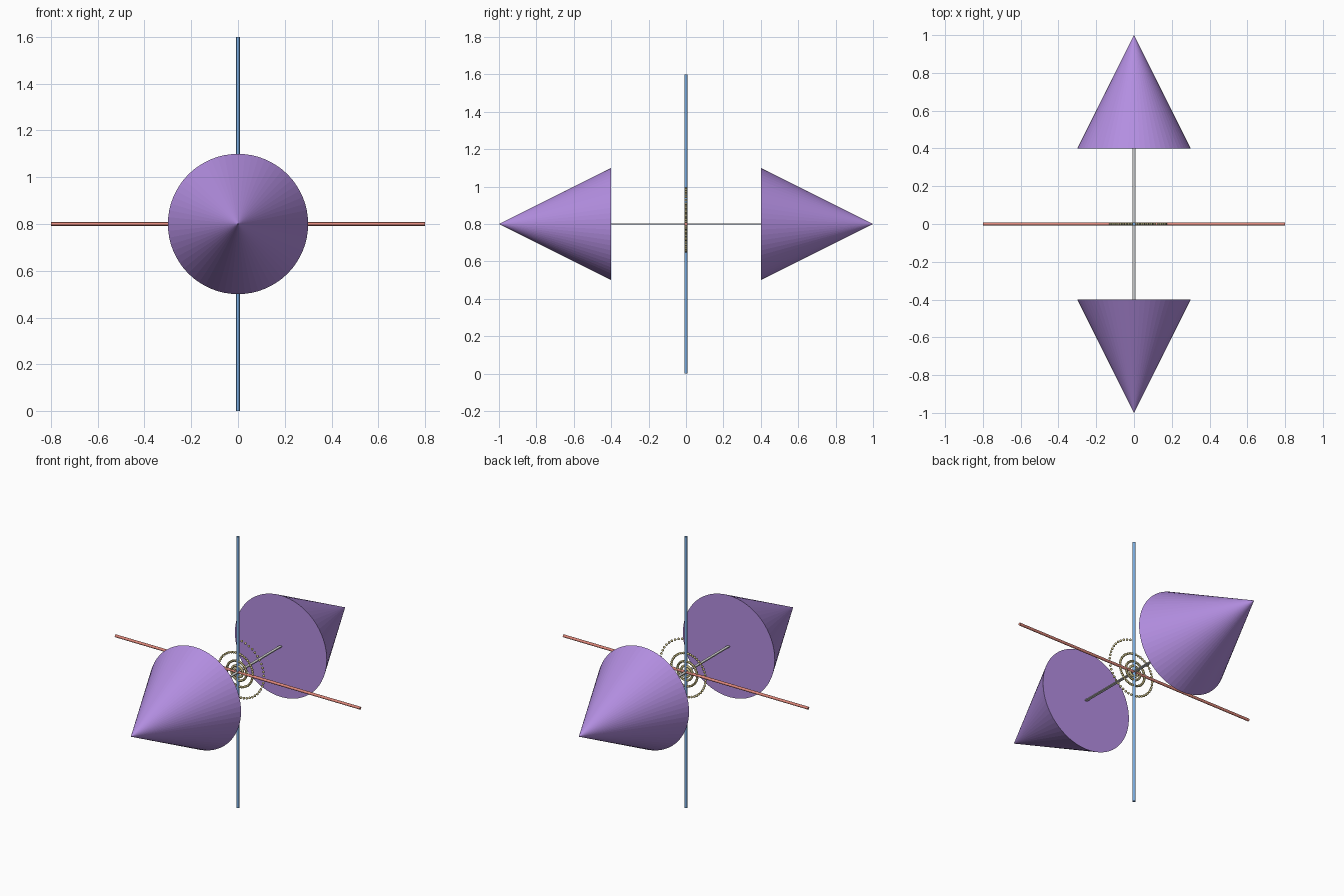
import bpy, bmesh, math
from mathutils import Matrix, Vector

if "Cube" in bpy.data.objects:
    bpy.data.objects.remove(bpy.data.objects["Cube"])

H = 0.8  # height of the centre


def material(name, rgb):
    m = bpy.data.materials.new(name)
    m.diffuse_color = (*rgb, 1)
    m.use_nodes = True
    m.node_tree.nodes["Principled BSDF"].inputs["Base Color"].default_value = m.diffuse_color
    return m


purple = material("purple", (0.45, 0.27, 0.75))
red = material("red", (0.75, 0.25, 0.2))
blue = material("blue", (0.2, 0.42, 0.75))
sand = material("sand", (0.6, 0.52, 0.25))


def finish(bm, name, mat=None):
    me = bpy.data.meshes.new(name)
    bm.to_mesh(me)
    bm.free()
    ob = bpy.data.objects.new(name, me)
    bpy.context.collection.objects.link(ob)
    if mat:
        me.materials.append(mat)
    return ob


def cone(name, direction, centre, r1, r2, depth, sides, mat):
    """Cone or cylinder whose r2 end points along direction."""
    bm = bmesh.new()
    rot = Vector((0, 0, 1)).rotation_difference(Vector(direction)).to_matrix().to_4x4()
    bmesh.ops.create_cone(bm, cap_ends=True, segments=sides, radius1=r1, radius2=r2,
                          depth=depth, matrix=Matrix.Translation(centre) @ rot)
    return finish(bm, name, mat)


# Opposed cones, points outward
for label, s in (("front", -1), ("back", 1)):
    cone(label + "_cone", (0, s, 0), (0, s * 0.7, H), 0.3, 0, 0.6, 64, purple)

# Crossed axis rods
cone("cross_rod", (1, 0, 0), (0, 0, H), 0.008, 0.008, 1.6, 16, red)
cone("upright_rod", (0, 0, 1), (0, 0, H), 0.008, 0.008, 1.6, 16, blue)

# Flat bar linking the cone bases
bm = bmesh.new()
bmesh.ops.create_cube(bm, size=1, matrix=Matrix.Translation((0, 0, H))
                      @ Matrix.Diagonal((0.016, 0.8, 0.006, 1)))
finish(bm, "link_bar")

# Spiral of beads in the plane between the cones, ending at the top
bm = bmesh.new()
per_turn, turns = 48, 4
for i in range(per_turn * turns + 1):
    back = i / per_turn * math.tau
    r = 0.193 * math.exp(-0.0886 * back)
    a = math.pi / 2 - back
    bmesh.ops.create_uvsphere(bm, u_segments=12, v_segments=8, radius=0.007,
                              matrix=Matrix.Translation((r * math.cos(a), 0, H + r * math.sin(a))))
for f in bm.faces:
    f.smooth = True
finish(bm, "bead_spiral", sand)
